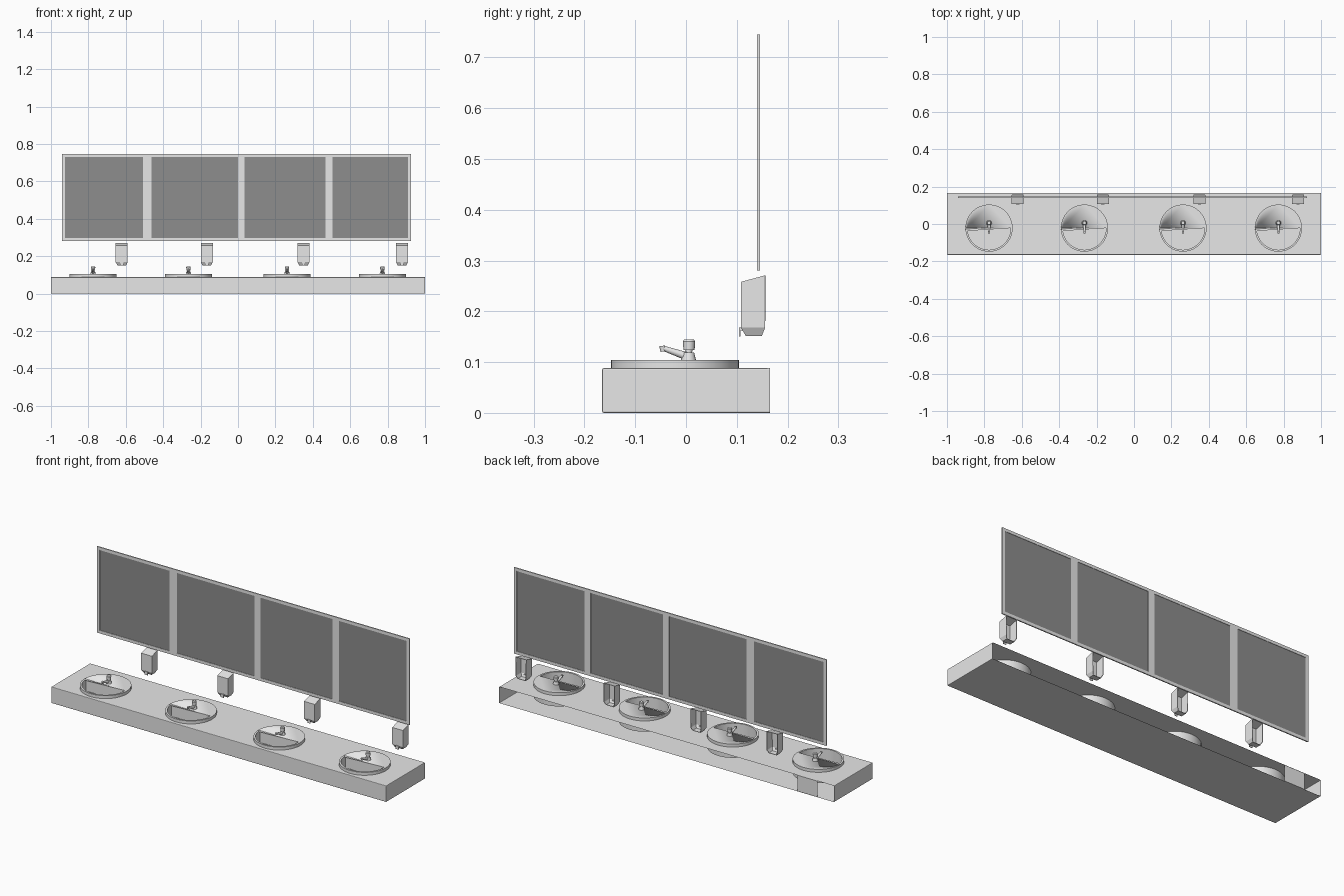
import bpy, bmesh, math
from math import cos, sin, pi
from mathutils import Vector

cube = bpy.data.objects.get("Cube")
if cube:
    bpy.data.objects.remove(cube)


def material(name, value):
    mat = bpy.data.materials.new(name)
    mat.use_nodes = True
    mat.diffuse_color = (value, value, value, 1)
    mat.node_tree.nodes["Principled BSDF"].inputs["Base Color"].default_value = (value, value, value, 1)
    return mat


WHITE = material("pale grey", 0.8)
GLASS = material("dark mirror grey", 0.27)


def finish(name, bm, mat, bevel=0, smooth=False, location=(0, 0, 0)):
    bmesh.ops.recalc_face_normals(bm, faces=bm.faces)
    mesh = bpy.data.meshes.new(name)
    bm.to_mesh(mesh)
    bm.free()
    mesh.materials.append(mat)
    obj = bpy.data.objects.new(name, mesh)
    obj.location = location
    bpy.context.collection.objects.link(obj)
    if bevel:
        mod = obj.modifiers.new("soft edges", "BEVEL")
        mod.width, mod.segments = bevel, 2
        mod.limit_method, mod.angle_limit = "ANGLE", math.radians(50)
    if smooth:
        bpy.ops.object.select_all(action="DESELECT")
        obj.select_set(True)
        bpy.context.view_layer.objects.active = obj
        bpy.ops.object.shade_smooth_by_angle(angle=math.radians(35))
    return obj


def add_box(bm, low, high):
    verts = bmesh.ops.create_cube(bm, size=1)["verts"]
    for v in verts:
        v.co = [(a + b) / 2 + c * (b - a) for a, b, c in zip(low, high, v.co)]


def add_rod(bm, start, end, r1, r2, sides=16):
    start, end = Vector(start), Vector(end)
    axis = end - start
    matrix = axis.to_track_quat("Z", "Y").to_matrix().to_4x4()
    matrix.translation = (start + end) / 2
    bmesh.ops.create_cone(bm, cap_ends=True, segments=sides, radius1=r1, radius2=r2,
                          depth=axis.length, matrix=matrix)


def add_loop(bm, points):
    verts = [bm.verts.new(p) for p in points]
    return verts, [bm.edges.new((a, b)) for a, b in zip(verts, verts[1:] + verts[:1])]


def arc(cx, cy, z, r, start, end, count):
    return [(cx + r * cos(start + (end - start) * i / count),
             cy + r * sin(start + (end - start) * i / count), z) for i in range(count + 1)]


def drop_wall(bm, loop, z):
    """Wall straight down from a loop, closed by a floor."""
    low = [bm.verts.new((v.co.x, v.co.y, z)) for v in loop]
    for i, v in enumerate(loop):
        j = (i + 1) % len(loop)
        bm.faces.new((v, loop[j], low[j], low[i]))
    bm.faces.new(low)


SINKS = (-0.775, -0.265, 0.262, 0.772)
SINK_Y, SINK_R, SINK_TOP = -0.022, 0.126, 0.104
DEPTH, HEIGHT = 0.165, 0.088

# Counter: thin casing with round cut-outs, open at the back
bm = bmesh.new()
corners = [(-1, -DEPTH), (1, -DEPTH), (1, DEPTH), (-1, DEPTH)]
top, edges = add_loop(bm, [(x, y, HEIGHT) for x, y in corners])
for x in SINKS:
    edges += add_loop(bm, arc(x, SINK_Y, HEIGHT, SINK_R - 0.002, 0, 2 * pi, 48)[:-1])[1]
bmesh.ops.triangle_fill(bm, edges=edges, use_beauty=True, normal=(0, 0, 1))
low = [bm.verts.new((x, y, 0)) for x, y in corners]
bm.faces.new(low[::-1])
for i, j in ((0, 1), (1, 2), (3, 0)):
    bm.faces.new((low[i], low[j], top[j], top[i]))
finish("counter", bm, WHITE, bevel=0.003)

# Small closing panel in the open back
bm = bmesh.new()
add_box(bm, (-0.9, DEPTH - 0.002, 0.001), (-0.78, DEPTH, HEIGHT - 0.001))
finish("counter_back_panel", bm, WHITE)

for n, x in enumerate(SINKS, 1):
    # Sink: round body with a half-round basin in front of a tap deck
    bm = bmesh.new()
    rim, edges = add_loop(bm, arc(0, 0, SINK_TOP, SINK_R, 0, 2 * pi, 48)[:-1])
    basin, basin_edges = add_loop(bm, arc(0, 0, SINK_TOP, SINK_R - 0.01, pi, 2 * pi, 24))
    bmesh.ops.triangle_fill(bm, edges=edges + basin_edges, use_beauty=True, normal=(0, 0, 1))
    drop_wall(bm, rim, 0.03)
    drop_wall(bm, basin, 0.04)
    finish(f"sink_{n}", bm, WHITE, bevel=0.003, smooth=True, location=(x, SINK_Y, 0))

    # Tap: tapered base, knob and upward-tilted spout
    bm = bmesh.new()
    add_rod(bm, (0, 0.005, SINK_TOP - 0.001), (0, 0.005, 0.119), 0.015, 0.011)
    add_rod(bm, (0, 0.005, 0.119), (0, 0.006, 0.126), 0.007, 0.007)
    add_rod(bm, (0, 0.006, 0.124), (0, 0.006, 0.141), 0.011, 0.012)
    add_rod(bm, (0, 0.006, 0.141), (0, 0.006, 0.145), 0.012, 0.009)
    add_rod(bm, (0, 0.0, 0.112), (0, -0.044, 0.127), 0.008, 0.005)
    add_rod(bm, (0, -0.047, 0.132), (0, -0.045, 0.121), 0.006, 0.005)
    finish(f"tap_{n}", bm, WHITE, smooth=True, location=(x, 0, 0))

# Soap dispensers: open-backed casing with a tapered foot and a push lever
for n, x in enumerate((-0.622, -0.167, 0.35, 0.877), 1):
    bm = bmesh.new()
    rings = []
    for w, front, back, zf, zb in ((0.032, 0.108, 0.156, 0.258, 0.271),
                                   (0.032, 0.108, 0.156, 0.168, 0.168),
                                   (0.023, 0.118, 0.149, 0.151, 0.151)):
        rings.append([bm.verts.new(p) for p in ((-w, back, zb), (-w, front, zf),
                                                (w, front, zf), (w, back, zb))])
    bm.faces.new(rings[0])
    bm.faces.new(rings[2])
    for a, b in zip(rings, rings[1:]):
        for i in range(3):
            bm.faces.new((a[i], a[i + 1], b[i + 1], b[i]))
    shell = finish(f"dispenser_{n}", bm, WHITE, location=(x, 0, 0))
    mod = shell.modifiers.new("wall", "SOLIDIFY")
    mod.thickness, mod.offset = 0.003, -1

    bm = bmesh.new()
    add_box(bm, (-0.009, 0.104, 0.15), (0.009, 0.107, 0.168))
    add_box(bm, (-0.009, 0.104, 0.162), (0.009, 0.118, 0.168))
    finish(f"dispenser_lever_{n}", bm, WHITE, location=(x, 0, 0))

# Mirror frame: rails, end stiles and three dividers
LEFT, RIGHT, BOTTOM, TOP = -0.94, 0.925, 0.28, 0.745
FRONT, BACK, RAIL = 0.14, 0.146, 0.016
stiles = [(LEFT, LEFT + RAIL), (-0.507, -0.463), (-0.001, 0.035),
          (0.467, 0.505), (RIGHT - RAIL, RIGHT)]
bm = bmesh.new()
for z in (BOTTOM, TOP - RAIL):
    add_box(bm, (LEFT, FRONT, z), (RIGHT, BACK, z + RAIL))
for a, b in stiles:
    add_box(bm, (a, FRONT, BOTTOM + RAIL), (b, BACK, TOP - RAIL))
finish("mirror_frame", bm, WHITE)

# Mirror panes, set back in the frame
for n, (a, b) in enumerate(zip(stiles, stiles[1:]), 1):
    bm = bmesh.new()
    add_box(bm, (a[1], FRONT + 0.002, BOTTOM + RAIL), (b[0], BACK - 0.002, TOP - RAIL))
    finish(f"mirror_pane_{n}", bm, GLASS)
